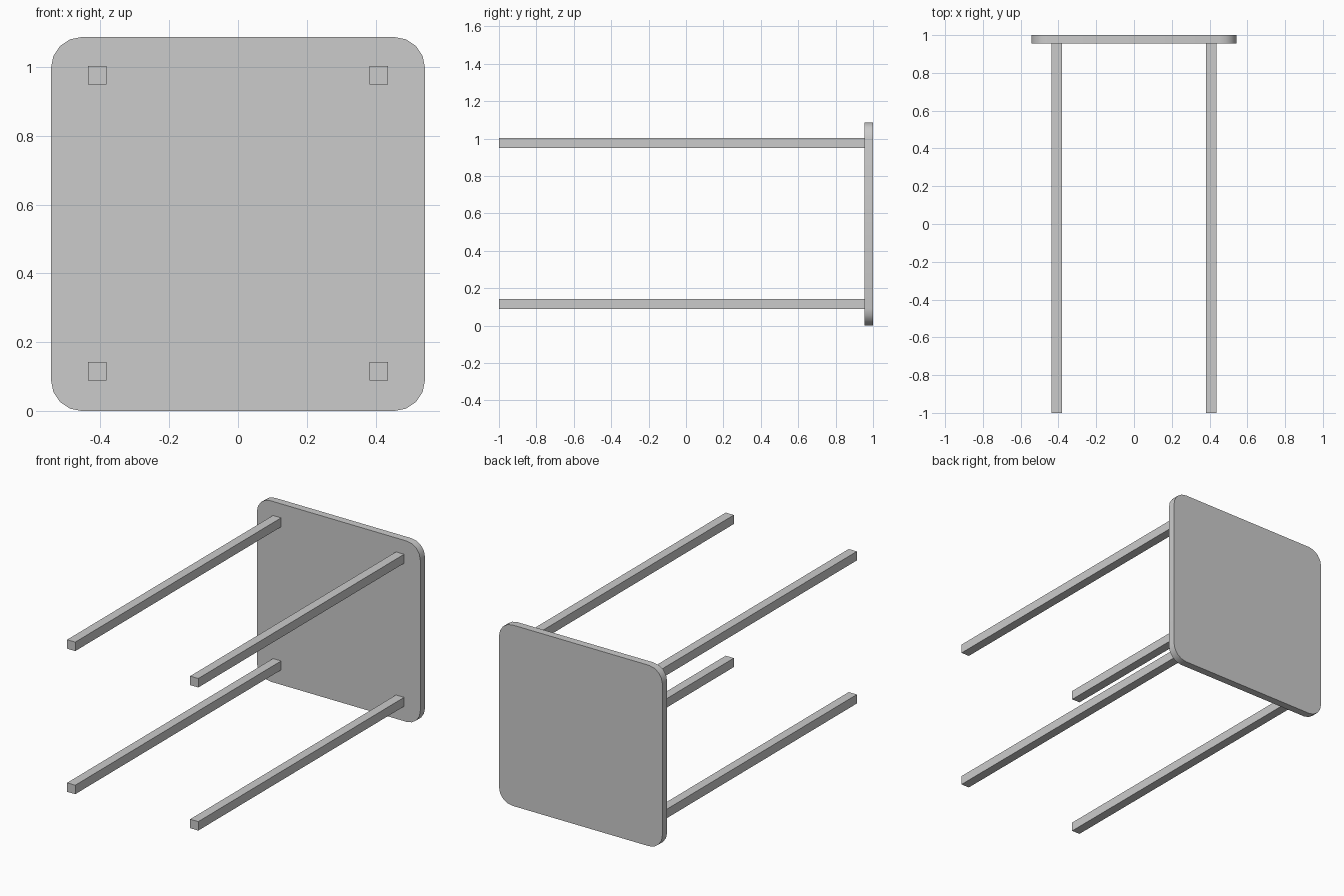
import bpy, bmesh, math

cube = bpy.data.objects.get("Cube")
if cube:
    bpy.data.objects.remove(cube, do_unlink=True)

# Overall sizes: the table lies on its edge with the legs pointing to -y
SIDE, THICK, RADIUS = 1.087, 0.045, 0.09
LEG = 0.054
MID_Z = SIDE / 2

grey = bpy.data.materials.new("plain_grey")
grey.use_nodes = True
colour = (0.6, 0.6, 0.6, 1)
grey.diffuse_color = colour
grey.node_tree.nodes["Principled BSDF"].inputs["Base Color"].default_value = colour


def add_object(name, bm):
    bmesh.ops.recalc_face_normals(bm, faces=bm.faces)
    mesh = bpy.data.meshes.new(name)
    bm.to_mesh(mesh)
    bm.free()
    mesh.materials.append(grey)
    obj = bpy.data.objects.new(name, mesh)
    bpy.context.collection.objects.link(obj)
    return obj


# Table top: rounded square extruded along y
bm = bmesh.new()
inner = SIDE / 2 - RADIUS
outline = []
for corner, (sx, sz) in enumerate([(1, 1), (-1, 1), (-1, -1), (1, -1)]):
    for step in range(5):
        a = math.radians(90 * corner + 22.5 * step)
        outline.append(bm.verts.new((sx * inner + RADIUS * math.cos(a), 1 - THICK,
                                     MID_Z + sz * inner + RADIUS * math.sin(a))))
face = bm.faces.new(outline)
extruded = bmesh.ops.extrude_face_region(bm, geom=[face], use_keep_orig=True)
moved = [v for v in extruded["geom"] if isinstance(v, bmesh.types.BMVert)]
bmesh.ops.translate(bm, verts=moved, vec=(0, THICK, 0))
top = add_object("table_top", bm)
bpy.context.view_layer.objects.active = top
top.select_set(True)
bpy.ops.object.shade_smooth_by_angle(angle=math.radians(30))

# Four straight square legs
length = 2 - THICK
for side, x in (("right", -0.409), ("left", 0.409)):
    for level, z in (("lower", 0.116), ("upper", 0.976)):
        bm = bmesh.new()
        bmesh.ops.create_cube(bm, size=1)
        bmesh.ops.scale(bm, verts=bm.verts, vec=(LEG, length, LEG))
        leg = add_object(f"{level}_{side}_leg", bm)
        leg.location = (x, -1 + length / 2, z)
